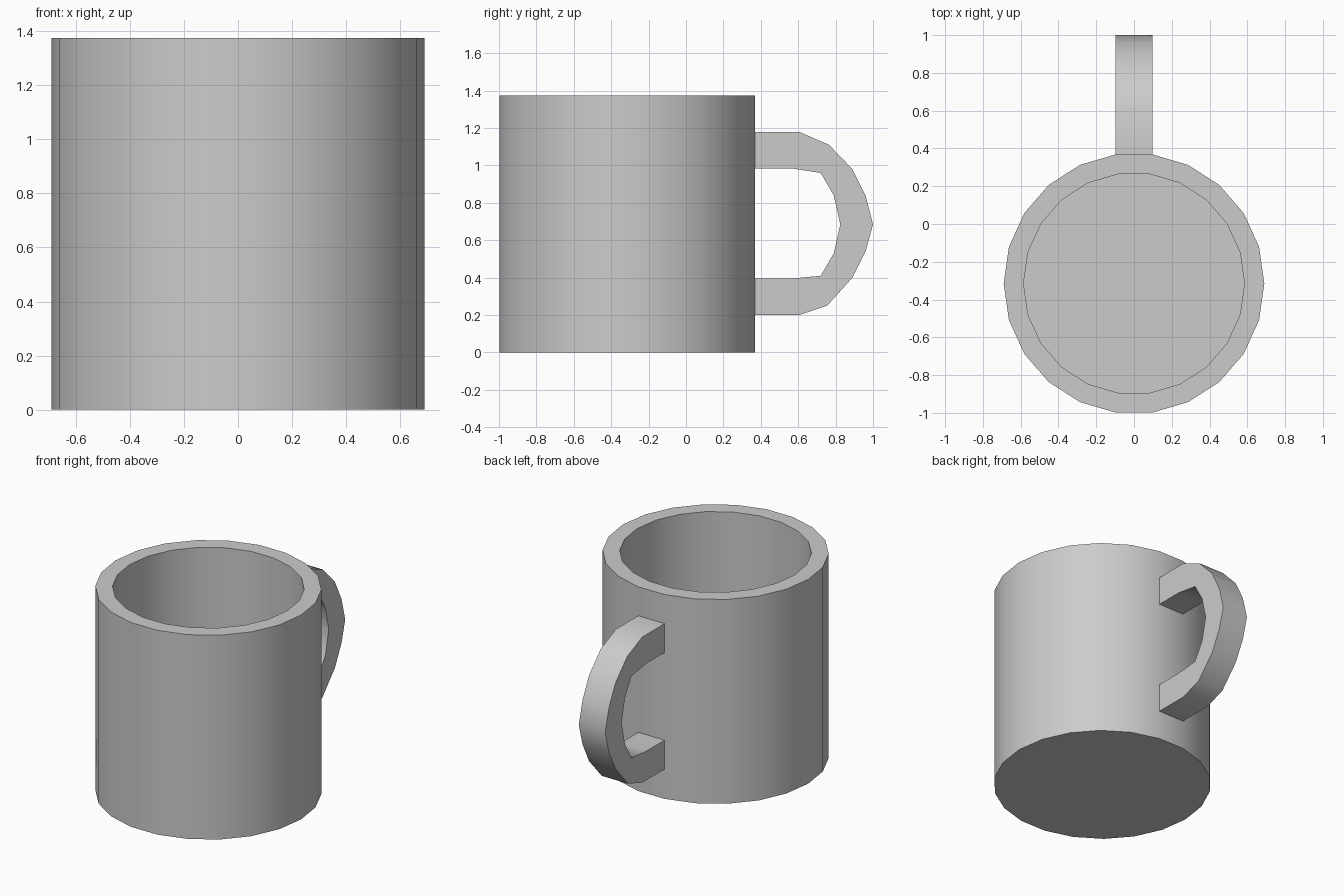
import bpy
import bmesh
import math
from mathutils import Vector

cube = bpy.data.objects.get("Cube")
if cube:
    bpy.data.objects.remove(cube, do_unlink=True)

SIDES = 22
RADIUS, INNER = 0.69, 0.585
HEIGHT, FLOOR = 1.375, 0.11
CENTRE_Y = -0.315
WALL_Y = CENTRE_Y + RADIUS * math.cos(math.pi / SIDES)
HALF_WIDTH = RADIUS * math.sin(math.pi / SIDES)

grey = bpy.data.materials.new("plain grey")
grey.use_nodes = True
colour = (0.6, 0.6, 0.6, 1)
grey.diffuse_color = colour
grey.node_tree.nodes["Principled BSDF"].inputs["Base Color"].default_value = colour


def finish(bm, name, angle):
    """Turn a bmesh into a smooth object with sharp edges kept."""
    bmesh.ops.recalc_face_normals(bm, faces=bm.faces)
    mesh = bpy.data.meshes.new(name)
    bm.to_mesh(mesh)
    bm.free()
    mesh.materials.append(grey)
    obj = bpy.data.objects.new(name, mesh)
    bpy.context.collection.objects.link(obj)
    bpy.ops.object.select_all(action='DESELECT')
    obj.select_set(True)
    bpy.context.view_layer.objects.active = obj
    bpy.ops.object.shade_smooth_by_angle(angle=math.radians(angle))
    return obj


# Mug body: a lathed wall with a thick rim and floor
bm = bmesh.new()
profile = [(0, 0), (RADIUS, 0), (RADIUS, HEIGHT), (INNER, HEIGHT),
           (INNER, FLOOR), (0, FLOOR)]
verts = [bm.verts.new((r, CENTRE_Y, z)) for r, z in profile]
edges = [bm.edges.new(pair) for pair in zip(verts, verts[1:])]
bmesh.ops.spin(bm, geom=verts + edges, cent=(0, CENTRE_Y, 0), axis=(0, 0, 1),
               angle=math.tau, steps=SIDES, use_merge=False)
bmesh.ops.remove_doubles(bm, verts=bm.verts, dist=0.0005)
finish(bm, "mug_body", 30)

# Handle: a side outline, as wide as one flat of the body
outer = [(WALL_Y, 1.18), (0.605, 1.18), (0.765, 1.11), (0.89, 0.98),
         (0.96, 0.84), (1.0, 0.685), (0.96, 0.54), (0.89, 0.4),
         (0.755, 0.25), (0.605, 0.2), (WALL_Y, 0.2)]
inner = [(WALL_Y, 0.395), (0.56, 0.395), (0.72, 0.41), (0.79, 0.53),
         (0.825, 0.685), (0.79, 0.84), (0.72, 0.96), (0.56, 0.985),
         (WALL_Y, 0.985)]
bm = bmesh.new()
side = bm.faces.new([bm.verts.new((-HALF_WIDTH, y, z)) for y, z in outer + inner])
result = bmesh.ops.extrude_face_region(bm, geom=[side], use_keep_orig=True)
moved = [g for g in result["geom"] if isinstance(g, bmesh.types.BMVert)]
bmesh.ops.translate(bm, verts=moved, vec=Vector((2 * HALF_WIDTH, 0, 0)))
bmesh.ops.recalc_face_normals(bm, faces=bm.faces)

# Leave the two ends open where they meet the wall
ends = [f for f in bm.faces if all(abs(v.co.y - WALL_Y) < 0.001 for v in f.verts)]
bmesh.ops.delete(bm, geom=ends, context='FACES')
finish(bm, "handle", 60)
